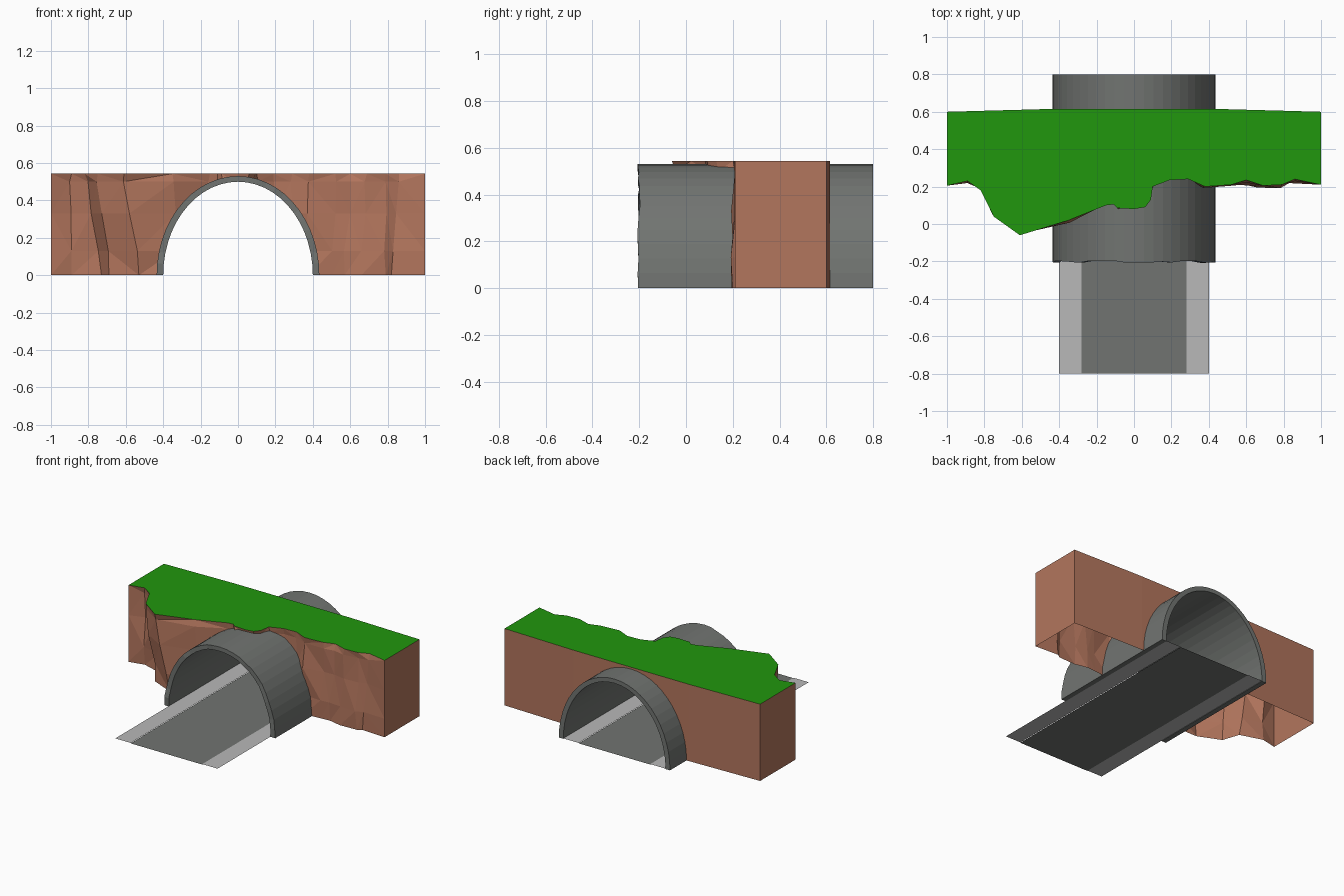
import bpy, bmesh, math, random

if "Cube" in bpy.data.objects:
    bpy.data.objects.remove(bpy.data.objects["Cube"])
random.seed(4)


def material(name, rgb):
    m = bpy.data.materials.new(name)
    m.diffuse_color = (*rgb, 1)
    m.use_nodes = True
    m.node_tree.nodes["Principled BSDF"].inputs["Base Color"].default_value = m.diffuse_color
    return m


STONE = material("tunnel grey", (0.165, 0.175, 0.165))
ROAD = material("road grey", (0.165, 0.175, 0.165))
WALK = material("pavement light grey", (0.48, 0.48, 0.48))
ROCK = material("rock brown", (0.45, 0.18, 0.11))
GRASS = material("grass green", (0.015, 0.31, 0.004))


def finish(name, bm, mats):
    me = bpy.data.meshes.new(name)
    bm.to_mesh(me)
    bm.free()
    for m in mats:
        me.materials.append(m)
    ob = bpy.data.objects.new(name, me)
    bpy.context.collection.objects.link(ob)
    return ob


def loft(bm, loops):
    """Quads between successive closed loops of vertices."""
    n = len(loops[0])
    for a, b in zip(loops, loops[1:]):
        for i in range(n):
            j = (i + 1) % n
            bm.faces.new((a[i], a[j], b[j], b[i]))


def arc(rx, rz, n=26):
    return [(rx * math.cos(math.pi * i / n), rz * math.sin(math.pi * i / n))
            for i in range(n + 1)]


# tunnel: half-elliptical shell with slightly uneven stone front
bm = bmesh.new()
outer, inner = arc(0.435, 0.53), arc(0.40, 0.50)
wobble = [random.uniform(-0.008, 0.004) for _ in outer]
rows = []
for front in (True, False):
    for prof in (outer, inner):
        rows.append([bm.verts.new((x, -0.2 + w if front else 0.8, z))
                     for (x, z), w in zip(prof, wobble)])
fo, fi, bo, bi = rows
for a, b in ((fo, bo), (bo, bi), (bi, fi), (fi, fo)):
    for i in range(len(a) - 1):
        bm.faces.new((a[i], a[i + 1], b[i + 1], b[i]))
for k in (0, -1):
    bm.faces.new((fo[k], bo[k], bi[k], fi[k]))
bmesh.ops.recalc_face_normals(bm, faces=bm.faces)
finish("tunnel", bm, [STONE])


# road and pavements: thin flat strips
def strip(name, x0, x1, z, mat):
    bm = bmesh.new()
    bm.faces.new([bm.verts.new(p) for p in
                  ((x0, -0.8, z), (x1, -0.8, z), (x1, 0.8, z), (x0, 0.8, z))])
    finish(name, bm, [mat])


strip("road", -0.28, 0.28, 0.0, ROAD)
strip("left_pavement", -0.40, -0.28, 0.003, WALK)
strip("right_pavement", 0.28, 0.40, 0.003, WALK)

# hillside: cliff outline at the top (x, y) and the x, y shift at the foot
TOP = 0.543
cliff = [(-1, .205, 0, 0), (-.89, .23, 0, 0), (-.82, .18, .09, 0), (-.75, .04, .06, .02),
         (-.61, -.06, .08, .05), (-.35, .02, .02, -.03), (-.15, .10, 0, -.01),
         (-.11, .105, 0, 0), (-.09, .085, 0, 0), (0, .08, 0, 0), (.06, .09, 0, 0),
         (.09, .13, 0, 0), (.10, .20, 0, 0), (.19, .235, 0, 0), (.29, .24, 0, 0),
         (.38, .20, 0, 0), (.52, .21, -.02, 0), (.60, .235, -.03, -.02),
         (.69, .205, -.03, -.01), (.79, .21, 0, -.01), (.86, .24, -.04, -.02),
         (1, .21, 0, 0)]
back = [(1, .60), (.45, .615), (-.45, .615), (-1, .60)]
bm = bmesh.new()
loops = []
for z in (0, 0.13, 0.33, 0.50, TOP):
    t = 1 - z / TOP
    loop = []
    for x, y, dx, dy in cliff:
        j = 0 if abs(x) == 1 or z in (0, TOP) else 0.012
        loop.append(bm.verts.new((x + dx * t + random.uniform(-j, j),
                                  y + dy * t + random.uniform(-j, j), z)))
    loop += [bm.verts.new((x, y, z)) for x, y in back]
    loops.append(loop)
loft(bm, loops)
bmesh.ops.triangulate(bm, faces=[f for f in bm.faces if f.calc_center_median().y < 0.35
                                 and abs(f.normal.x) < 0.999])
bm.faces.new(loops[0])
bm.faces.new(loops[-1]).material_index = 1
bmesh.ops.recalc_face_normals(bm, faces=bm.faces)
hill = finish("hillside", bm, [ROCK, GRASS])

# cutter: prism that opens the hill for the tunnel
RX, RZ = 0.418, 0.515
bm = bmesh.new()
prof = arc(RX, RZ) + [(-RX, -0.2), (RX, -0.2)]
ends = [[bm.verts.new((x, y, z)) for x, z in prof] for y in (-0.5, 1.0)]
loft(bm, ends)
for e in ends:
    bm.faces.new(e)
bmesh.ops.recalc_face_normals(bm, faces=bm.faces)
cutter = finish("tunnel_cutter", bm, [ROCK])
cutter.hide_render = True
mod = hill.modifiers.new("opening", 'BOOLEAN')
mod.operation, mod.object, mod.solver = 'DIFFERENCE', cutter, 'EXACT'
dg = bpy.context.evaluated_depsgraph_get()
cut = bpy.data.meshes.new_from_object(hill.evaluated_get(dg))
hill.modifiers.clear()
hill.data = cut
bpy.data.objects.remove(cutter)

# open the underside and drop the hidden bore faces, as in a thin shell
bm = bmesh.new()
bm.from_mesh(cut)
bm.normal_update()


def hidden(f):
    under = all(abs(v.co.z) < 1e-4 for v in f.verts)
    bore = all((v.co.x / RX) ** 2 + (v.co.z / RZ) ** 2 < 1.01 for v in f.verts)
    return under or (bore and abs(f.normal.y) < 0.01)


bmesh.ops.delete(bm, geom=[f for f in bm.faces if hidden(f)], context='FACES')
bm.to_mesh(cut)
bm.free()
